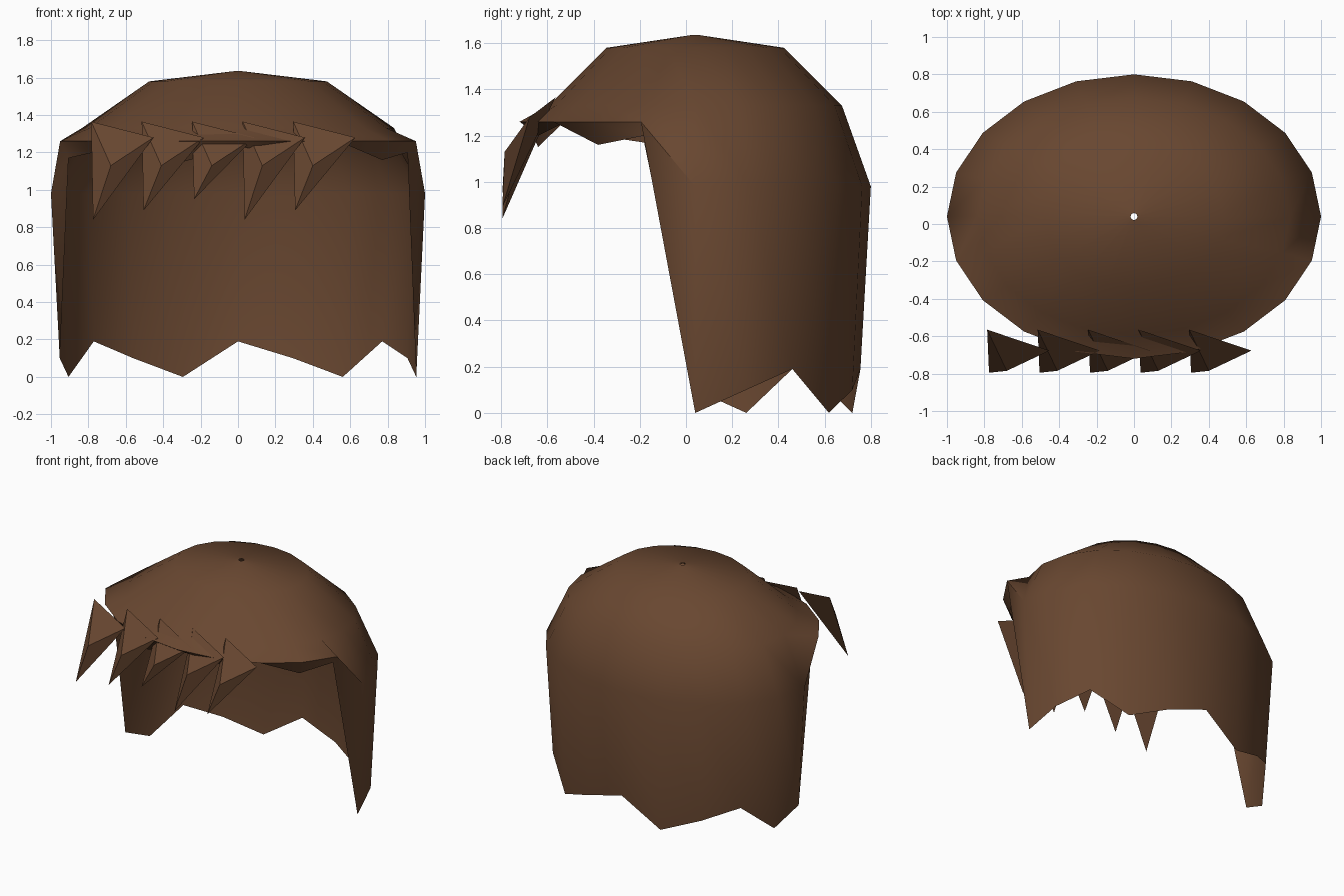
import bpy, bmesh, math

if "Cube" in bpy.data.objects:
    bpy.data.objects.remove(bpy.data.objects["Cube"])

SIDES = 20
CY = 0.04  # centre of the cap in y

brown = bpy.data.materials.new("hair brown")
brown.diffuse_color = (0.14, 0.063, 0.03, 1)
brown.use_nodes = True
brown.node_tree.nodes["Principled BSDF"].inputs["Base Color"].default_value = brown.diffuse_color


def finish(name, bm, angle):
    me = bpy.data.meshes.new(name)
    bm.to_mesh(me)
    bm.free()
    ob = bpy.data.objects.new(name, me)
    bpy.context.collection.objects.link(ob)
    me.materials.append(brown)
    bpy.ops.object.select_all(action='DESELECT')
    ob.select_set(True)
    bpy.context.view_layer.objects.active = ob
    bpy.ops.object.shade_smooth_by_angle(angle=math.radians(angle))
    return ob


# Hair shell: elliptical rings from the crown hole to the ragged hem
BACK_HEM = (0.0, 0.10, 0.19)
FRONT_HEM = (1.17, 1.20, 1.25, 1.15, 1.23, 1.20, 1.25, 1.16, 1.20)


def rim_z(k):
    return 0.98 if k <= 10 else 1.26


def hem_z(k):
    return BACK_HEM[k % 3] if k <= 10 else FRONT_HEM[k - 11]


rings = [(0.018, 0.018, lambda k: 1.635),
         (0.475, 0.385, lambda k: 1.58),
         (0.835, 0.635, lambda k: 1.33),
         (1.0, 0.76, rim_z),
         (0.953, 0.715, hem_z)]
bm = bmesh.new()
rows = []
for rx, ry, z in rings:
    row = []
    for k in range(SIDES):
        a = 2 * math.pi * k / SIDES
        row.append(bm.verts.new((rx * math.cos(a), CY + ry * math.sin(a), z(k))))
    rows.append(row)
for up, low in zip(rows, rows[1:]):
    for k in range(SIDES):
        n = (k + 1) % SIDES
        bm.faces.new((up[k], low[k], low[n], up[n]))
finish("hair_shell", bm, 50)

# Fringe: five three-sided spikes with tips of varying length
for i in range(5):
    x = 0.27 * i
    bm = bmesh.new()
    a, b, d, t = [bm.verts.new((px + x, py, pz)) for px, py, pz in (
        (-0.785, -0.565, 1.365), (-0.452, -0.677, 1.28),
        (-0.68, -0.785, 1.13), (-0.775, -0.795, (0.84, 0.89, 0.95)[i % 3]))]
    for f in ((a, b, d), (a, b, t), (b, d, t), (d, a, t)):
        bm.faces.new(f)
    bmesh.ops.recalc_face_normals(bm, faces=bm.faces)
    finish("fringe_spike_%d" % (i + 1), bm, 30)
